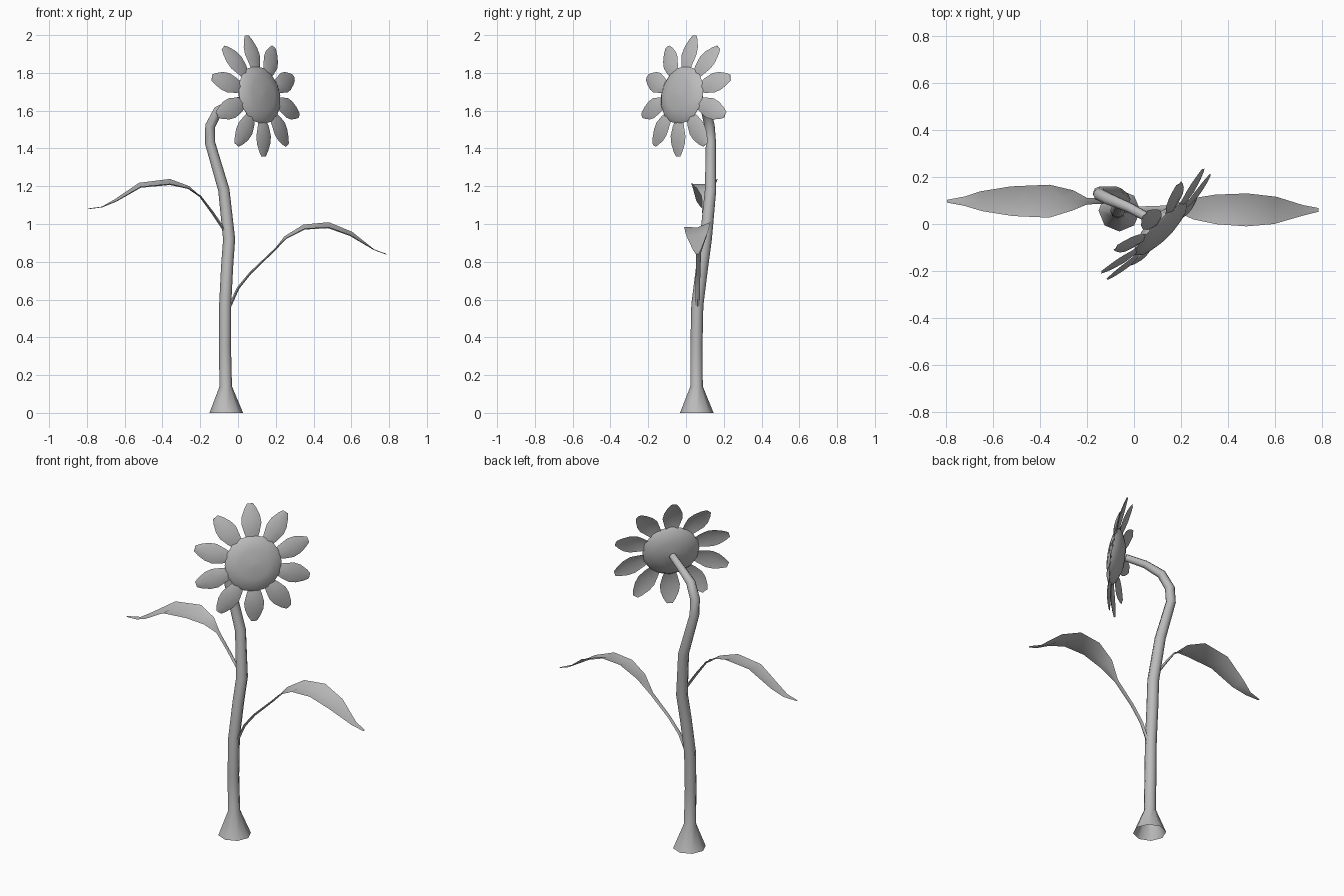
import bpy, bmesh, math
from mathutils import Vector, Matrix

cube = bpy.data.objects.get("Cube")
if cube:
    bpy.data.objects.remove(cube)

grey = bpy.data.materials.new("plain grey")
grey.use_nodes = True
grey.diffuse_color = (0.5, 0.5, 0.5, 1)
grey.node_tree.nodes["Principled BSDF"].inputs["Base Color"].default_value = (0.5, 0.5, 0.5, 1)


def finish(name, bm, angle=60):
    bmesh.ops.recalc_face_normals(bm, faces=bm.faces)
    mesh = bpy.data.meshes.new(name)
    bm.to_mesh(mesh)
    bm.free()
    mesh.materials.append(grey)
    obj = bpy.data.objects.new(name, mesh)
    bpy.context.collection.objects.link(obj)
    bpy.ops.object.select_all(action='DESELECT')
    obj.select_set(True)
    bpy.context.view_layer.objects.active = obj
    bpy.ops.object.shade_smooth_by_angle(angle=math.radians(angle))
    return obj


def loft(bm, rings, cap_start=False, cap_end=False):
    """Skin a list of closed rings of points."""
    loops = [[bm.verts.new(p) for p in ring] for ring in rings]
    n = len(loops[0])
    for a, b in zip(loops, loops[1:]):
        for i in range(n):
            j = (i + 1) % n
            bm.faces.new((a[i], a[j], b[j], b[i]))
    if cap_start:
        bm.faces.new(loops[0][::-1])
    if cap_end:
        bm.faces.new(loops[-1])


def stem(path, sides=8):
    """Bent tube with a flared, open foot; path holds (x, y, z, radius)."""
    pts = [Vector(p[:3]) for p in path]
    u, v, prev = Vector((1, 0, 0)), Vector((0, 1, 0)), Vector((0, 0, 1))
    rings = []
    for i, p in enumerate(pts):
        if i:
            t = (pts[min(i + 1, len(pts) - 1)] - pts[i - 1]).normalized()
            q = prev.rotation_difference(t)
            u, v, prev = q @ u, q @ v, t
        r = path[i][3]
        rings.append([p + r * (u * math.cos(a) + v * math.sin(a))
                      for a in (2 * math.pi * k / sides for k in range(sides))])
    bm = bmesh.new()
    loft(bm, rings, cap_end=True)
    return finish("stem", bm)


def leaf(name, stations):
    """Stalk and blade in one; stations hold (x, y, z, half width, half thickness)."""
    pts = [Vector(s[:3]) for s in stations]
    rings = []
    for i, p in enumerate(pts):
        t = pts[min(i + 1, len(pts) - 1)] - pts[max(i - 1, 0)]
        up = t.cross(Vector((0, 1, 0))).normalized()
        if up.z < 0:
            up = -up
        w, h = stations[i][3:]
        blade = max(0, w - 0.02)
        side = Vector((0, w, 0)) + up * blade * 0.25   # rear edge sits higher
        sag = blade * 0.35                             # blade folds along its midrib
        rings.append([p + side, p + up * (h - sag), p - side, p - up * (h + sag)])
    bm = bmesh.new()
    loft(bm, rings, True, True)
    return finish(name, bm)


stem([(-.062, .057, 0, .089), (-.065, .056, .14, .033), (-.069, .055, .35, .032),
      (-.068, .06, .57, .032), (-.058, .085, .77, .032), (-.047, .105, .92, .032),
      (-.075, .13, 1.18, .03), (-.148, .132, 1.43, .027), (-.147, .125, 1.52, .027),
      (-.105, .105, 1.6, .026), (-.02, .07, 1.645, .022), (.075, .018, 1.675, .02)])

leaf("left_leaf", [(-.05, .06, .55, .012, .008), (.0, .062, .66, .012, .007),
                   (.065, .064, .74, .012, .006), (.18, .066, .85, .014, .005),
                   (.25, .064, .93, .045, .002), (.35, .062, .987, .063, .002),
                   (.48, .06, .997, .07, .002), (.6, .058, .95, .058, .002),
                   (.72, .058, .865, .022, .002), (.785, .06, .84, .008, .002)])

leaf("right_leaf", [(-.06, .1, .95, .012, .008), (-.135, .098, 1.06, .012, .007),
                    (-.2, .097, 1.147, .014, .005), (-.26, .1, 1.195, .043, .002),
                    (-.36, .097, 1.226, .07, .002), (-.52, .097, 1.208, .063, .002),
                    (-.65, .097, 1.126, .042, .002), (-.72, .097, 1.09, .02, .002),
                    (-.795, .097, 1.08, .006, .002)])

# Flower head frame: columns are sideways, upwards and facing directions
normal = Vector((.7, -.69, .19)).normalized()
across = Vector((0, 0, 1)).cross(normal).normalized()
upward = normal.cross(across)
head = Matrix((across, upward, normal)).transposed().to_4x4()
head.translation = (.096, -.003, 1.678)

# Seed disc, domed on both sides
bm = bmesh.new()
profile = [(.004, -.026), (.08, -.016), (.14, .008), (.156, .026),
           (.138, .042), (.085, .056), (.004, .062)]
loft(bm, [[(r * math.cos(k * math.pi / 8), r * math.sin(k * math.pi / 8), z)
           for k in range(16)] for r, z in profile], True, True)
finish("seed_disc", bm).matrix_world = head

# Ten blunt, arched petals: (distance, half width, forward offset)
outline = [(.125, .026, .028), (.17, .042, .032), (.22, .055, .028),
           (.26, .05, .019), (.3, .033, .007), (.326, .016, -.003)]
bm = bmesh.new()
for k in range(10):
    spin = Matrix.Rotation(k * math.pi / 5, 3, 'Z')
    loft(bm, [[spin @ Vector(p) for p in ((w, d, z - w * .25), (0, d, z + .0015),
                                          (-w, d, z - w * .25), (0, d, z - .0015))]
              for d, w, z in outline], True, True)
finish("petals", bm).matrix_world = head
